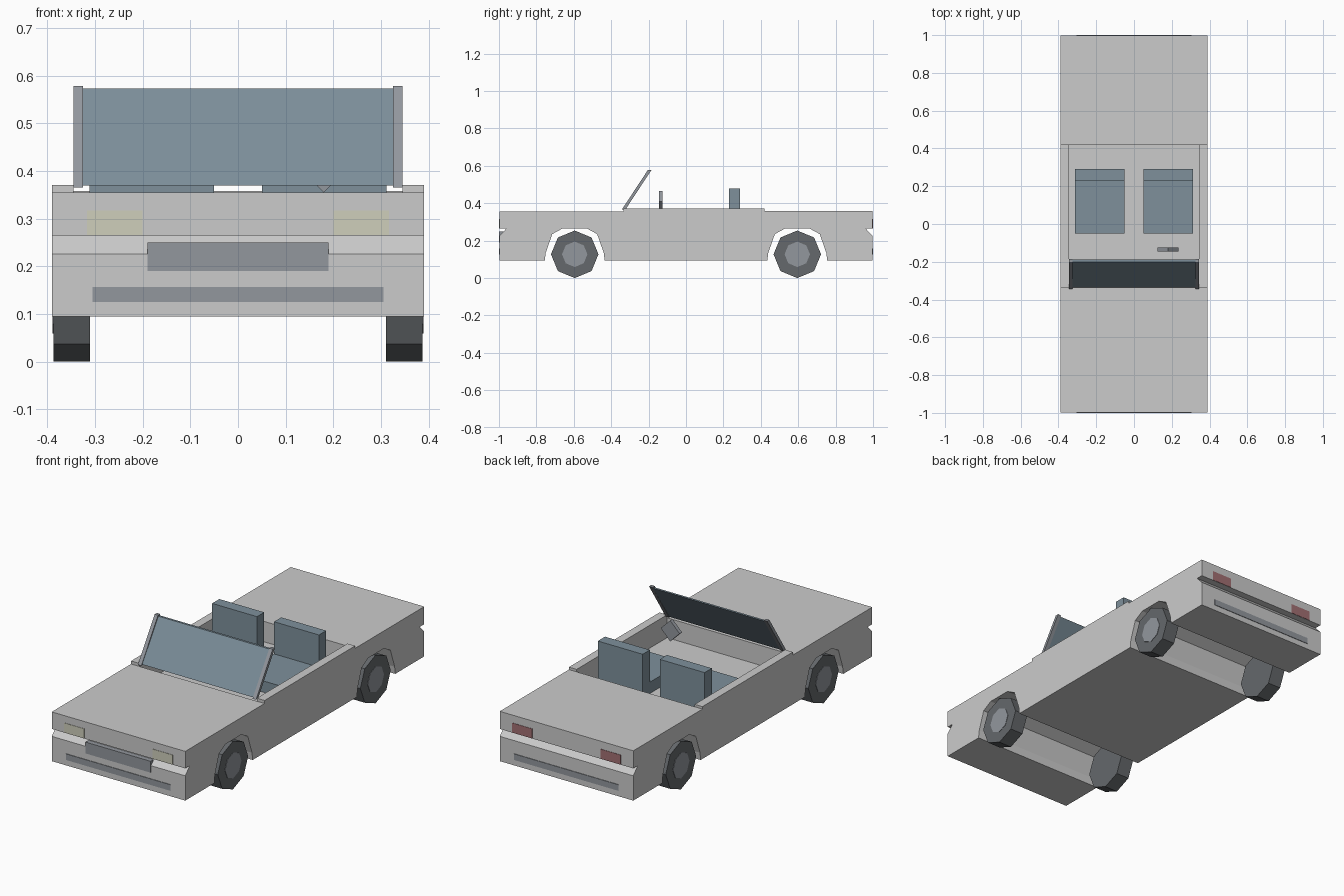
import bpy, bmesh, math
from mathutils import Matrix

if "Cube" in bpy.data.objects:
    bpy.data.objects.remove(bpy.data.objects["Cube"])


def material(name, rgb):
    m = bpy.data.materials.new(name)
    m.diffuse_color = (*rgb, 1)
    m.use_nodes = True
    m.node_tree.nodes["Principled BSDF"].inputs["Base Color"].default_value = m.diffuse_color
    return m


GLASS = material("blue_glass", (0.20, 0.27, 0.32))
SEAT = material("seat_blue", (0.21, 0.28, 0.33))
TRIM = material("dark_trim", (0.29, 0.31, 0.34))
TYRE = material("tyre_black", (0.13, 0.14, 0.15))
LAMP = material("lamp_yellow", (0.62, 0.62, 0.50))
TAIL = material("lamp_red", (0.36, 0.16, 0.17))


def finish(bm, name, mat):
    bmesh.ops.recalc_face_normals(bm, faces=bm.faces)
    mesh = bpy.data.meshes.new(name)
    bm.to_mesh(mesh)
    bm.free()
    obj = bpy.data.objects.new(name, mesh)
    bpy.context.collection.objects.link(obj)
    if mat:
        mesh.materials.append(mat)
    return obj


def extrude_x(name, profile, x0, x1, mat=None):
    """Extrude a (y, z) outline from x0 to x1."""
    bm = bmesh.new()
    face = bm.faces.new([bm.verts.new((x0, y, z)) for y, z in profile])
    out = bmesh.ops.extrude_face_region(bm, geom=[face])
    verts = [v for v in out["geom"] if isinstance(v, bmesh.types.BMVert)]
    bmesh.ops.translate(bm, verts=verts, vec=(x1 - x0, 0, 0))
    return finish(bm, name, mat)


def box(name, x, y, z, mat=None):
    outline = [(y[0], z[0]), (y[1], z[0]), (y[1], z[1]), (y[0], z[1])]
    return extrude_x(name, outline, x[0], x[1], mat)


def disc(name, sides, radius, depth, centre, axis, mat):
    bm = bmesh.new()
    bmesh.ops.create_cone(bm, cap_ends=True, segments=sides, radius1=radius,
                          radius2=radius, depth=depth)
    bm.transform(Matrix.Translation(centre) @ Matrix.Rotation(math.pi / 2, 4, axis))
    return finish(bm, name, mat)


# Body shell: side outline with wheel arches, end grooves and sunken cockpit floor
END, BOTTOM, FLOOR, AXLE = 0.997, 0.095, 0.25, 0.595
arch = [(-0.16, BOTTOM), (-0.155, 0.135), (-0.12, 0.235), (-0.065, 0.265),
        (0.065, 0.265), (0.12, 0.235), (0.155, 0.135), (0.16, BOTTOM)]
outline = [(-END, BOTTOM)]
for s in (-1, 1):
    outline += [(s * AXLE + y, z) for y, z in arch]
outline += [(END, BOTTOM), (END, 0.226), (0.96, 0.265), (END, 0.265), (END, 0.358),
            (0.42, 0.358), (0.42, FLOOR), (-0.335, FLOOR), (-0.335, 0.355),
            (-END, 0.355), (-END, 0.265), (-0.96, 0.265), (-END, 0.226)]
extrude_x("body", outline, -0.39, 0.39)

# Windscreen glass
extrude_x("windscreen", [(-0.336, 0.37), (-0.324, 0.37), (-0.188, 0.573), (-0.200, 0.573)],
          -0.326, 0.326, GLASS)

for s, side in ((-1, "left"), (1, "right")):
    def span(a, b):
        return sorted((s * a, s * b))

    # Cockpit side wall
    box(side + "_side_wall", span(0.345, 0.39), (-0.335, 0.42), (FLOOR, 0.371))
    # Windscreen pillar
    extrude_x(side + "_pillar", [(-0.343, 0.366), (-0.324, 0.366), (-0.184, 0.579), (-0.203, 0.579)],
              *span(0.325, 0.345), TRIM)
    # Seat: L-shaped cushion and backrest
    extrude_x(side + "_seat", [(-0.05, FLOOR), (0.29, FLOOR), (0.29, 0.48), (0.23, 0.48),
                               (0.23, 0.31), (-0.05, 0.31)], *span(0.05, 0.312), SEAT)
    # Lamps
    box(side + "_headlamp", span(0.20, 0.317), (-0.999, -0.98), (0.266, 0.317), LAMP)
    box(side + "_tail_lamp", span(0.20, 0.317), (0.98, 0.999), (0.266, 0.317), TAIL)
    # Wheels
    for y, end in ((-AXLE, "front"), (AXLE, "rear")):
        disc(f"{end}_{side}_tyre", 8, 0.127, 0.076, (s * 0.349, y, 0.127), 'Y', TYRE)
        disc(f"{end}_{side}_hub", 8, 0.068, 0.02, (s * 0.379, y, 0.127), 'Y', TRIM)

# Grille and bumper strips
box("grille", (-0.19, 0.19), (-1.0, -0.965), (0.19, 0.25), TRIM)
box("front_bumper_strip", (-0.305, 0.305), (-1.0, -0.98), (0.125, 0.157), TRIM)
box("rear_bumper_strip", (-0.305, 0.305), (0.98, 1.0), (0.125, 0.157), TRIM)

# Steering wheel: four-sided disc
disc("steering_wheel", 4, 0.055, 0.02, (0.18, -0.135, 0.41), 'X', TRIM)
